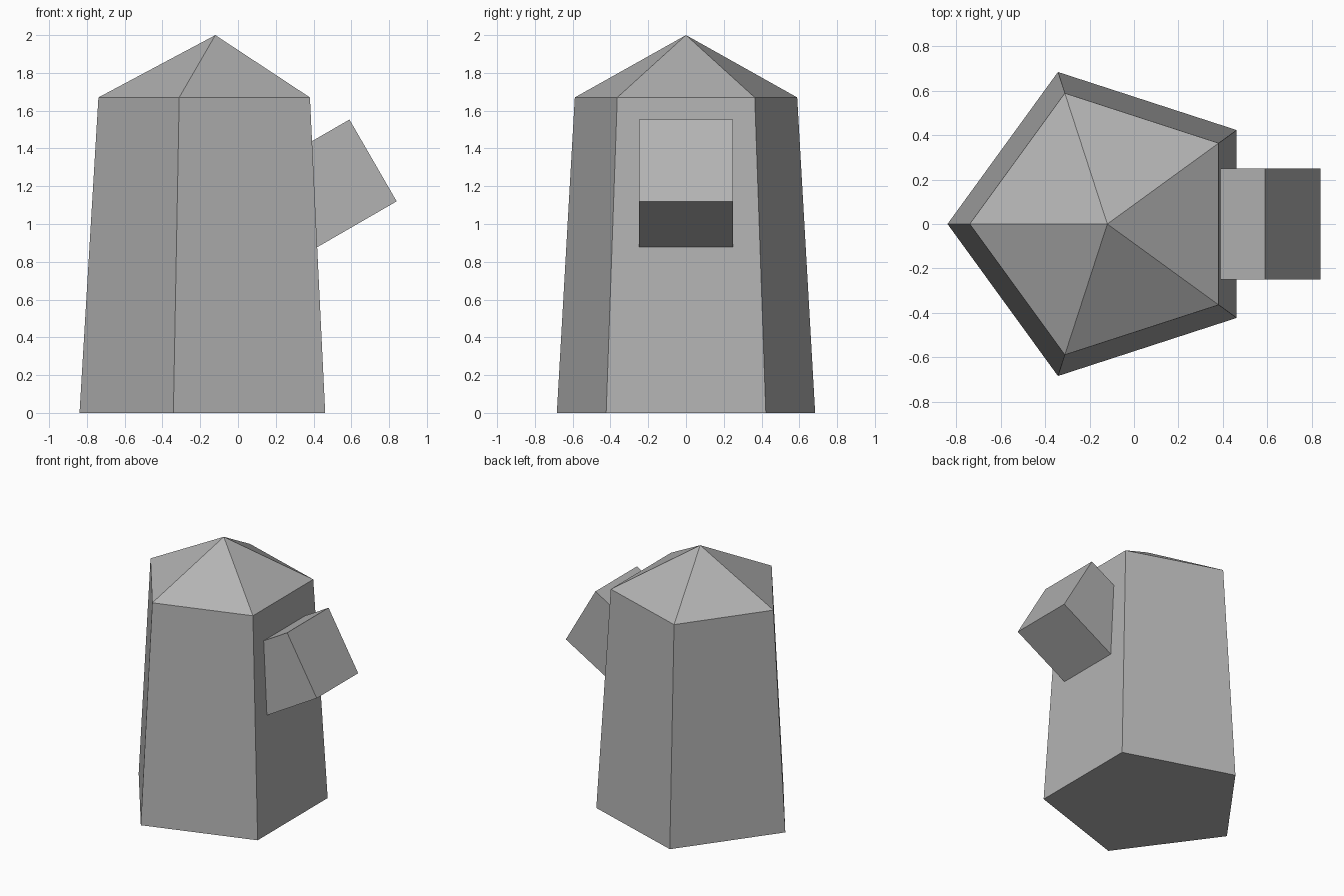
import bpy, bmesh, math

if "Cube" in bpy.data.objects:
    bpy.data.objects.remove(bpy.data.objects["Cube"])

CENTRE_X = -0.12

grey = bpy.data.materials.new("plain grey")
grey.diffuse_color = (0.45, 0.45, 0.45, 1)
grey.use_nodes = True
grey.node_tree.nodes["Principled BSDF"].inputs["Base Color"].default_value = grey.diffuse_color


def finish(name, bm):
    bmesh.ops.recalc_face_normals(bm, faces=bm.faces)
    mesh = bpy.data.meshes.new(name)
    bm.to_mesh(mesh)
    bm.free()
    mesh.materials.append(grey)
    obj = bpy.data.objects.new(name, mesh)
    bpy.context.collection.objects.link(obj)
    return obj


def ring(bm, radius, z):
    # Five-sided ring with one corner pointing to -x
    angles = [math.pi + i * math.tau / 5 for i in range(5)]
    return [bm.verts.new((CENTRE_X + radius * math.cos(a), radius * math.sin(a), z))
            for a in angles]


# Tapered five-sided tower with a pointed roof
bm = bmesh.new()
base = ring(bm, 0.719, 0)
eaves = ring(bm, 0.619, 1.67)
apex = bm.verts.new((CENTRE_X, 0, 2))
bm.faces.new(base[::-1])
for i in range(5):
    j = (i + 1) % 5
    bm.faces.new((base[i], base[j], eaves[j], eaves[i]))
    bm.faces.new((eaves[i], eaves[j], apex))
finish("tower", bm)

# Tilted box sticking out of the right wall
bm = bmesh.new()
bmesh.ops.create_cube(bm, size=0.5)
box = finish("side_box", bm)
box.location = (0.4985, 0, 1.2115)
box.rotation_euler = (0, math.radians(-30), 0)
